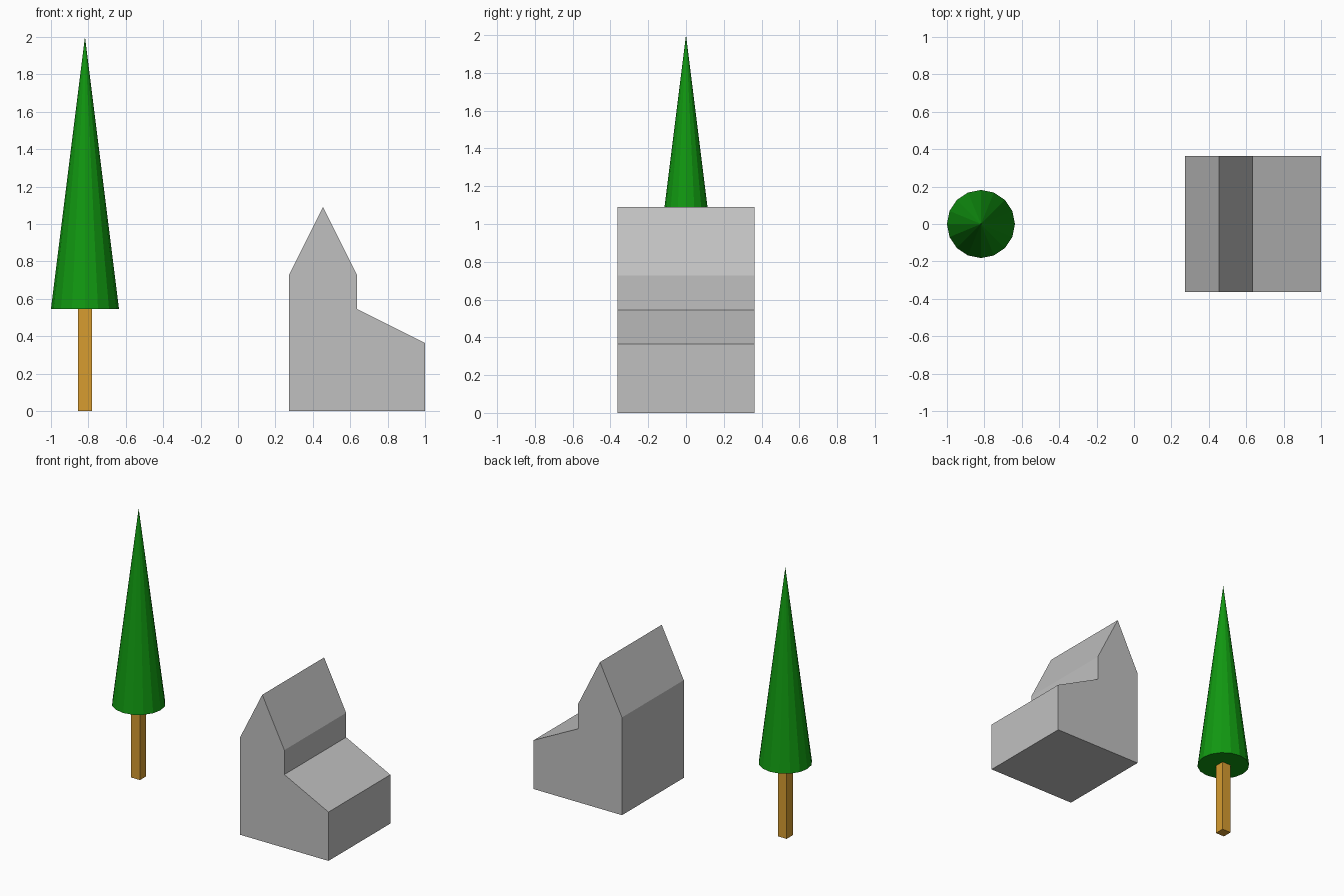
import bpy, bmesh, math
from mathutils import Matrix

if "Cube" in bpy.data.objects:
    bpy.data.objects.remove(bpy.data.objects["Cube"])

U = 2 / 11          # the model sits on a grid of 11 units
TREE_X = -4.5 * U


def material(name, rgb):
    """Flat colour from 0-255 sRGB values."""
    lin = [((c / 255 + 0.055) / 1.055) ** 2.4 for c in rgb]
    m = bpy.data.materials.new(name)
    m.diffuse_color = (*lin, 1)
    m.use_nodes = True
    m.node_tree.nodes["Principled BSDF"].inputs["Base Color"].default_value = m.diffuse_color
    return m


def add_object(name, bm, mat):
    bmesh.ops.recalc_face_normals(bm, faces=bm.faces)
    mesh = bpy.data.meshes.new(name)
    bm.to_mesh(mesh)
    bm.free()
    mesh.materials.append(mat)
    ob = bpy.data.objects.new(name, mesh)
    bpy.context.collection.objects.link(ob)
    return ob


grey = material("stone grey", (192, 192, 192))
green = material("leaf green", (17, 152, 17))
brown = material("trunk brown", (215, 156, 48))

# House: front profile with gable and lean-to, extruded front to back
profile = [(1.5, 0), (5.5, 0), (5.5, 2), (3.5, 3), (3.5, 4), (2.5, 6), (1.5, 4)]
bm = bmesh.new()
front = bm.faces.new([bm.verts.new((x * U, -2 * U, z * U)) for x, z in profile])
ext = bmesh.ops.extrude_face_region(bm, geom=[front], use_keep_orig=True)
bmesh.ops.translate(bm, vec=(0, 4 * U, 0),
                    verts=[g for g in ext["geom"] if isinstance(g, bmesh.types.BMVert)])
add_object("house", bm, grey)

# Tree trunk: square post
bm = bmesh.new()
bmesh.ops.create_cube(bm, size=1, matrix=Matrix.Translation((TREE_X, 0, 1.5 * U))
                      @ Matrix.Diagonal((0.4 * U, 0.4 * U, 3 * U, 1)))
add_object("tree_trunk", bm, brown)

# Tree crown: tall faceted cone
bm = bmesh.new()
bmesh.ops.create_cone(bm, cap_ends=True, segments=16, radius1=U, radius2=0, depth=8 * U,
                      matrix=Matrix.Translation((TREE_X, 0, 7 * U)))
bmesh.ops.remove_doubles(bm, verts=bm.verts, dist=1e-5)
add_object("tree_crown", bm, green)
